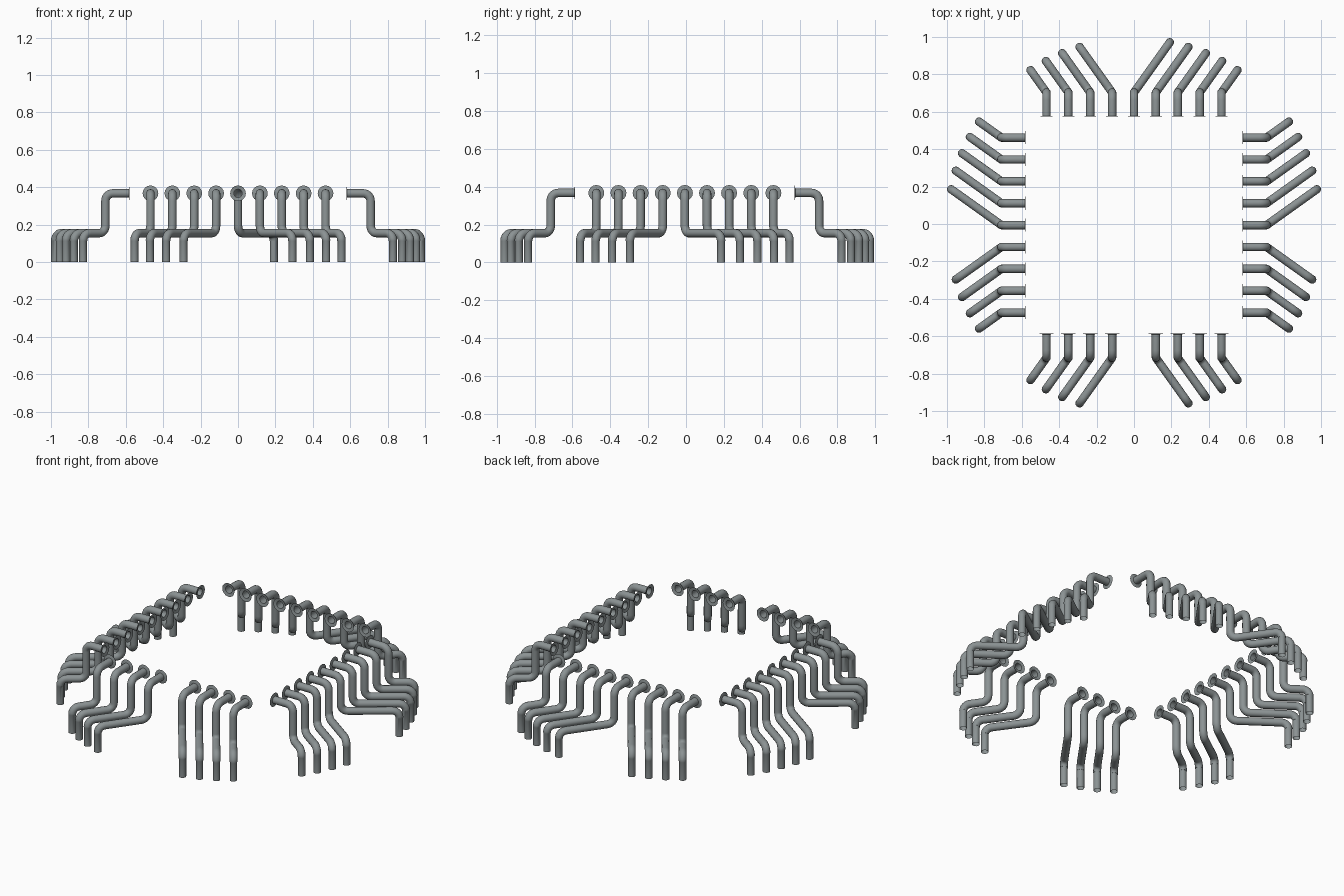
import bpy, bmesh, math
from mathutils import Vector, Matrix

if "Cube" in bpy.data.objects:
    bpy.data.objects.remove(bpy.data.objects["Cube"])

SIDES = 16
R = 0.0225           # pipe radius
TOP, LOW = 0.367, 0.154
CENTRE_Y = -0.006

steel = bpy.data.materials.new("grey_steel")
steel.diffuse_color = (0.26, 0.29, 0.295, 1)
steel.use_nodes = True
steel.node_tree.nodes["Principled BSDF"].inputs["Base Color"].default_value = steel.diffuse_color


def fillet(points, radius, steps=6):
    """Round the inner corners of a polyline."""
    out = [points[0]]
    for a, b, c in zip(points, points[1:], points[2:]):
        d1, d2 = (a - b).normalized(), (c - b).normalized()
        p, q = b + d1 * radius, b + d2 * radius
        for i in range(steps + 1):
            t = i / steps * math.pi / 2
            # quarter arc between the two tangent points
            out.append(b + d1 * radius * (1 - math.sin(t)) + d2 * radius * (1 - math.cos(t)))
    out.append(points[-1])
    return out


def pipe(name, v, sign, turn):
    """One hollow bent pipe: flange, elbow down, diagonal run, foot."""
    slope = math.radians(35.5)
    start = Vector((0.709, v, 0))
    run = Vector((math.cos(slope), sign * math.sin(slope), 0))
    # the feet all stand on a circle
    b = start.dot(run)
    length = -b + math.sqrt(b * b - start.length_squared + 0.996 ** 2)
    foot = start + run * length
    corners = [Vector((0.58, v, TOP)), Vector((0.709, v, TOP)), Vector((0.709, v, LOW)),
               Vector((foot.x, foot.y, LOW)), Vector((foot.x, foot.y, 0))]
    path = fillet(corners, 0.04)
    # flange ring, then the tube, then the slimmer foot sleeve
    rings = [(path[0], 0.042), (path[0] + Vector((0.004, 0, 0)), R)]
    rings += [(p, R) for p in path[1:-1]]
    rings += [(Vector((foot.x, foot.y, 0.112)), 0.0212), (path[-1], 0.0212)]

    bm = bmesh.new()
    normal, last, previous = Vector((0, 0, 1)), None, None
    for i, (p, r) in enumerate(rings):
        before, after = rings[max(i - 1, 0)][0], rings[min(i + 1, len(rings) - 1)][0]
        tangent = (after - before).normalized()
        if last is not None:
            normal = last.rotation_difference(tangent) @ normal
        last = tangent
        normal = (normal - tangent * normal.dot(tangent)).normalized()
        side = tangent.cross(normal)
        ring = [bm.verts.new(p + r * (normal * math.cos(k * math.tau / SIDES)
                                      + side * math.sin(k * math.tau / SIDES)))
                for k in range(SIDES)]
        if previous:
            for k in range(SIDES):
                n = (k + 1) % SIDES
                bm.faces.new((previous[k], previous[n], ring[n], ring[k]))
        previous = ring
    bm.transform(Matrix.Translation((0, CENTRE_Y, 0)) @ Matrix.Rotation(turn, 4, 'Z'))
    mesh = bpy.data.meshes.new(name)
    bm.to_mesh(mesh)
    bm.free()
    mesh.materials.append(steel)
    obj = bpy.data.objects.new(name, mesh)
    bpy.context.collection.objects.link(obj)
    bpy.context.view_layer.objects.active = obj
    for o in bpy.context.selected_objects:
        o.select_set(False)
    obj.select_set(True)
    bpy.ops.object.shade_smooth_by_angle(angle=math.radians(40))


# four rows; the middle pipe leans one way, and the front row has none
for row, turn, middle in (("right", 0, 1), ("back", 90, -1), ("left", 180, -1), ("front", 270, 0)):
    for i in range(-4, 5):
        sign = middle if i == 0 else (1 if i > 0 else -1)
        if sign:
            pipe(f"{row}_pipe_{i + 5}", i * 0.117, sign, math.radians(turn))
